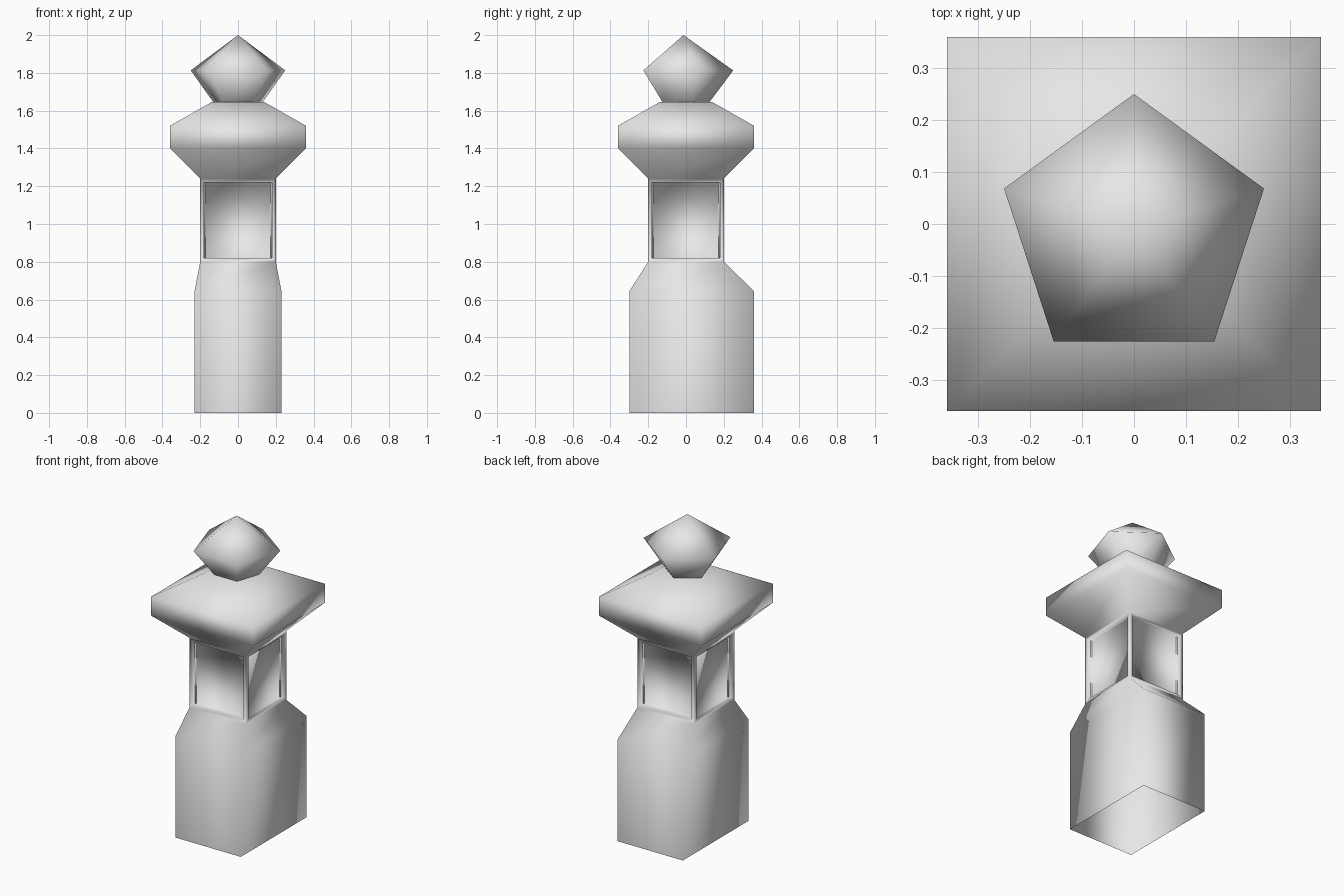
import bpy, bmesh, math

cube = bpy.data.objects.get("Cube")
if cube:
    bpy.data.objects.remove(cube, do_unlink=True)

# single stone colour
stone = bpy.data.materials.new("stone_grey")
stone.use_nodes = True
stone.diffuse_color = (0.8, 0.8, 0.8, 1)
stone.node_tree.nodes["Principled BSDF"].inputs["Base Color"].default_value = (0.8, 0.8, 0.8, 1)


def finish(bm, name):
    """Turn the bmesh into a smooth shaded object."""
    mesh = bpy.data.meshes.new(name)
    bm.to_mesh(mesh)
    bm.free()
    mesh.materials.append(stone)
    for poly in mesh.polygons:
        poly.use_smooth = True
    obj = bpy.data.objects.new(name, mesh)
    bpy.context.collection.objects.link(obj)
    return obj


def bridge(bm, low, high):
    """Join two rings of equal length, facing outward."""
    n = len(low)
    return [bm.faces.new((low[i], low[(i + 1) % n], high[(i + 1) % n], high[i]))
            for i in range(n)]


def box_ring(bm, x, y_front, y_back, z):
    corners = ((-x, y_front), (x, y_front), (x, y_back), (-x, y_back))
    return [bm.verts.new((cx, cy, z)) for cx, cy in corners]


# lantern body: open-bottomed pedestal, window chamber and flared roof
levels = [
    (0.23, -0.30, 0.36, 0.0),
    (0.23, -0.30, 0.36, 0.645),
    (0.20, -0.20, 0.20, 0.80),
    (0.20, -0.20, 0.20, 1.24),
    (0.36, -0.36, 0.36, 1.40),
    (0.36, -0.36, 0.36, 1.52),
    (0.14, -0.14, 0.14, 1.645),
]
bm = bmesh.new()
rings = [box_ring(bm, *level) for level in levels]
bands = [bridge(bm, a, b) for a, b in zip(rings, rings[1:])]
bm.faces.new(rings[-1])

# recessed windows in the four chamber walls
windows = bands[2]
bm.normal_update()
bmesh.ops.inset_individual(bm, faces=windows, thickness=0.03, depth=0.0)
bm.normal_update()
bmesh.ops.inset_individual(bm, faces=windows, thickness=0.0, depth=-0.028)
finish(bm, "lantern_body")

# five-sided jewel finial
bm = bmesh.new()
centre_y = -0.013


def pentagon(radius, z):
    angles = [math.pi / 2 + i * math.tau / 5 for i in range(5)]
    return [bm.verts.new((radius * math.cos(a), centre_y + radius * math.sin(a), z))
            for a in angles]


foot = pentagon(0.137, 1.645)
girdle = pentagon(0.263, 1.813)
apex = bm.verts.new((0, centre_y, 2.0))
bridge(bm, foot, girdle)
for i in range(5):
    bm.faces.new((girdle[i], girdle[(i + 1) % 5], apex))
finish(bm, "jewel_finial")
